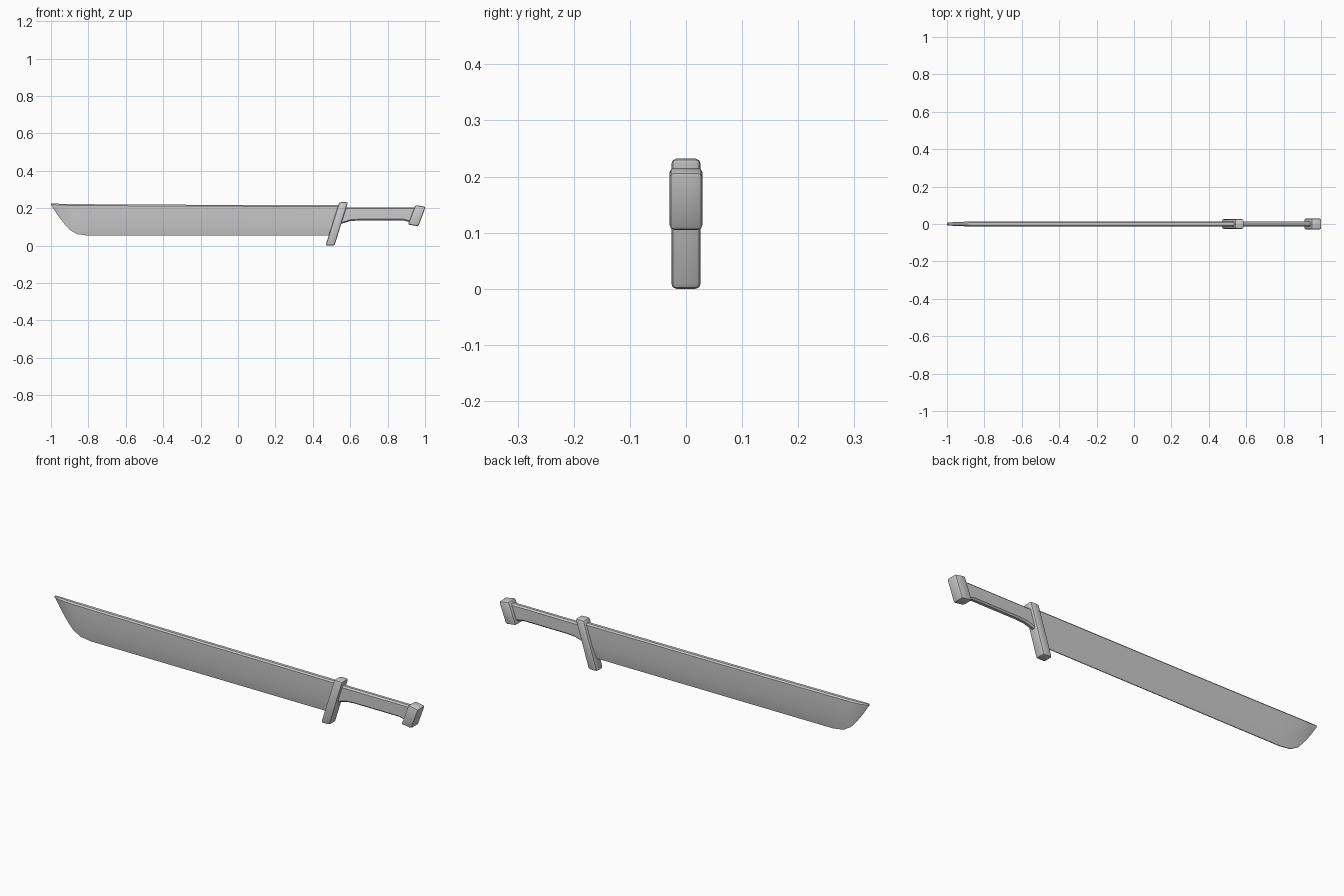
import bpy, bmesh, math

if "Cube" in bpy.data.objects:
    bpy.data.objects.remove(bpy.data.objects["Cube"])


def finish(name, bm, bevel=0.0, segments=2):
    bmesh.ops.recalc_face_normals(bm, faces=bm.faces[:])
    me = bpy.data.meshes.new(name)
    bm.to_mesh(me)
    bm.free()
    ob = bpy.data.objects.new(name, me)
    bpy.context.collection.objects.link(ob)
    bpy.ops.object.select_all(action='DESELECT')
    ob.select_set(True)
    bpy.context.view_layer.objects.active = ob
    if bevel:
        m = ob.modifiers.new("Bevel", 'BEVEL')
        m.width, m.segments = bevel, segments
        m.limit_method, m.angle_limit = 'ANGLE', math.radians(35)
        bpy.ops.object.modifier_apply(modifier=m.name)
    bpy.ops.object.shade_smooth_by_angle(angle=math.radians(30))
    return ob


def slab(name, outline, half, bevel, segments=2):
    # side outline (x, z) extruded evenly to both sides of y = 0
    bm = bmesh.new()
    face = bm.faces.new([bm.verts.new((x, -half, z)) for x, z in outline])
    ext = bmesh.ops.extrude_face_region(bm, geom=[face])
    verts = [v for v in ext["geom"] if isinstance(v, bmesh.types.BMVert)]
    bmesh.ops.translate(bm, verts=verts, vec=(0, 2 * half, 0))
    return finish(name, bm, bevel, segments)


# blade: cross-sections given as edge, grind line, spine (x, z) and thickness factor
stations = [
    ((0.505, 0.053), (0.52, 0.105), (0.55, 0.216), 1),
    ((-0.20, 0.053), (-0.20, 0.105), (-0.20, 0.218), 1),
    ((-0.80, 0.053), (-0.78, 0.105), (-0.76, 0.221), 1),
    ((-0.86, 0.061), (-0.825, 0.113), (-0.84, 0.222), 1),
    ((-0.90, 0.085), (-0.865, 0.132), (-0.89, 0.222), 0.95),
    ((-0.93, 0.118), (-0.90, 0.158), (-0.93, 0.223), 0.9),
    ((-0.965, 0.165), (-0.945, 0.188), (-0.965, 0.224), 0.75),
    ((-1.0, 0.218), (-0.997, 0.2195), (-0.999, 0.225), 0.5),
]
bm = bmesh.new()
rings = []
for edge, grind, spine, t in stations:
    drop = min(0.007, (spine[1] - grind[1]) * 0.5)
    half = [(edge[0], 0.002 * t, edge[1]),
            (grind[0], 0.012 * t, grind[1]),
            (spine[0], 0.013 * t, spine[1] - drop),
            (spine[0], 0.007 * t, spine[1])]
    ring = half + [(x, -y, z) for x, y, z in reversed(half)]
    rings.append([bm.verts.new(p) for p in ring])
for a, b in zip(rings, rings[1:]):
    for i in range(len(a)):
        j = (i + 1) % len(a)
        bm.faces.new((a[i], a[j], b[j], b[i]))
bm.faces.new(rings[0])
bm.faces.new(rings[-1])
finish("blade", bm)

# slanted guard
slab("guard", [(0.468, 0.0), (0.516, 0.0), (0.588, 0.232), (0.541, 0.232)], 0.026, 0.009)

# grip, flared at both ends on the underside
slab("grip", [(0.53, 0.114), (0.565, 0.120), (0.60, 0.131), (0.64, 0.134), (0.885, 0.134),
              (0.91, 0.128), (0.935, 0.118), (0.97, 0.205), (0.55, 0.205)], 0.0135, 0.007, 1)

# slanted pommel
slab("pommel", [(0.909, 0.112), (0.965, 0.104), (1.003, 0.207), (0.949, 0.217)], 0.029, 0.008)
